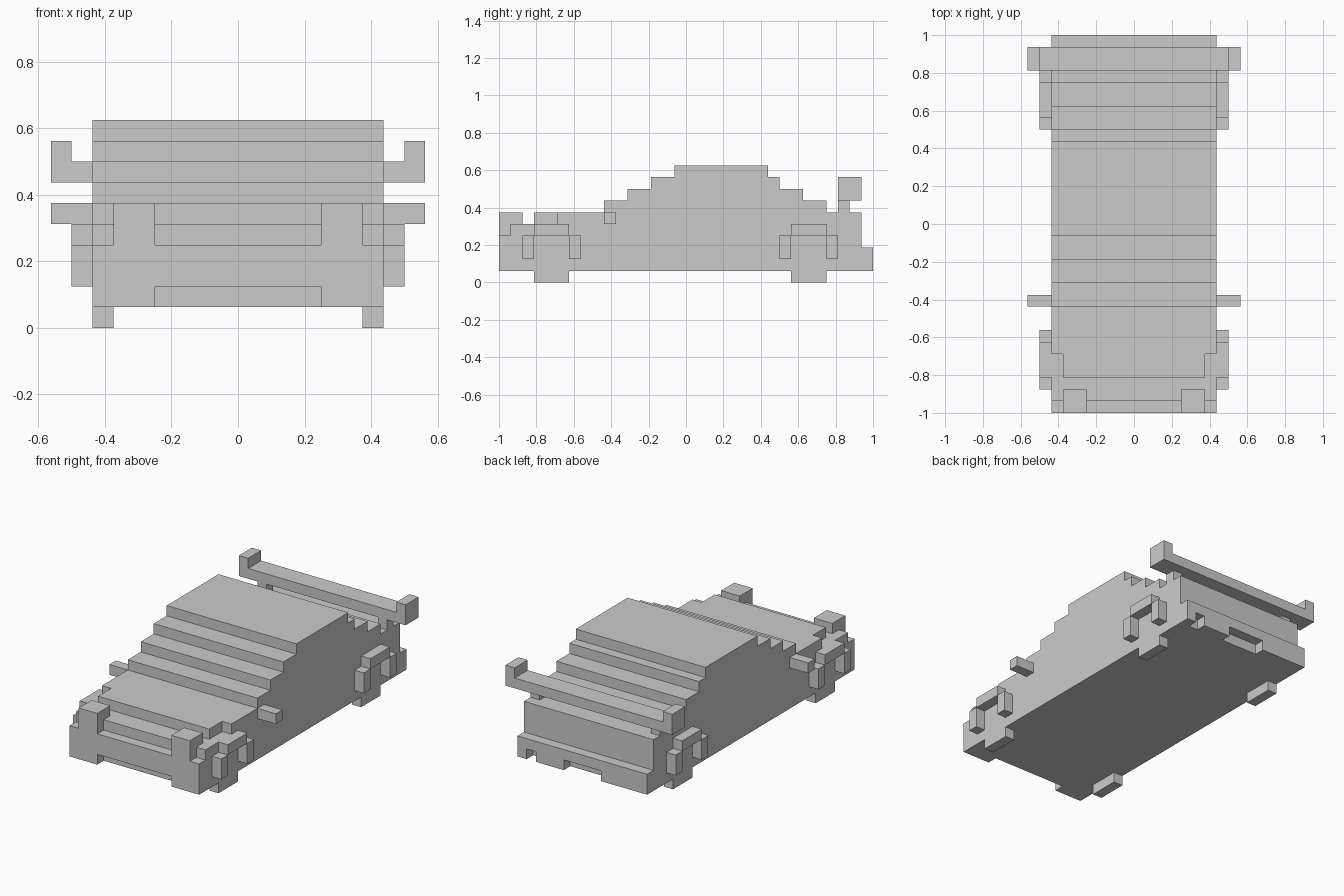
import bpy, bmesh

if "Cube" in bpy.data.objects:
    bpy.data.objects.remove(bpy.data.objects["Cube"])

U = 1 / 16  # one voxel


def extrude(name, outline, axis, a, b):
    """Extrude a 2D outline (in voxels) along an axis from a to b.
    axis 'x': outline is (y, z); axis 'y': outline is (x, z)."""
    def place(p, t):
        return (t * U, p[0] * U, p[1] * U) if axis == 'x' else (p[0] * U, t * U, p[1] * U)
    bm = bmesh.new()
    face = bm.faces.new([bm.verts.new(place(p, a)) for p in outline])
    new = bmesh.ops.extrude_face_region(bm, geom=[face])['geom']
    for v in new:
        if isinstance(v, bmesh.types.BMVert):
            v.co['xy'.index(axis)] = b * U
    bmesh.ops.recalc_face_normals(bm, faces=bm.faces)
    mesh = bpy.data.meshes.new(name)
    bm.to_mesh(mesh)
    bm.free()
    obj = bpy.data.objects.new(name, mesh)
    bpy.context.collection.objects.link(obj)
    return obj


def box(name, x, y, z, mirror=False):
    rect = [(y[0], z[0]), (y[1], z[0]), (y[1], z[1]), (y[0], z[1])]
    obj = extrude(name, rect, 'x', *x)
    if mirror:
        obj.modifiers.new("Mirror", 'MIRROR').use_mirror_merge = False
    return obj


# Main body with stepped windscreen, roof and rear window
extrude("body", [(-15, 1), (15, 1), (15, 6), (12, 6), (12, 7), (10, 7), (10, 8),
                 (8, 8), (8, 9), (7, 9), (7, 10), (-1, 10), (-1, 9), (-3, 9),
                 (-3, 8), (-5, 8), (-5, 7), (-7, 7), (-7, 6), (-11, 6),
                 (-11, 5), (-15, 5)], 'x', -7, 7)
box("hood_front", (-6, 6), (-13, -11), (5, 6))

# Bumpers: front air intake, rear plate recess and single exhaust notch
extrude("front_bumper", [(-7, 1), (-4, 1), (-4, 2), (4, 2), (4, 1), (7, 1),
                         (7, 4), (-7, 4)], 'y', -16, -15)
extrude("rear_bumper", [(-7, 1), (-2, 1), (-2, 2), (2, 2), (2, 1), (5, 1), (5, 2),
                        (6, 2), (6, 1), (7, 1), (7, 3), (-7, 3)], 'y', 15, 16)

# Headlights and mirrors
box("headlight", (4, 6), (-16, -14), (4, 6), True)
box("wing_mirror", (7, 9), (-7, -6), (5, 6), True)

# Wheels and arches, front and rear
for end, y in (("front", -13), ("rear", 9)):
    box(end + "_wheel", (6, 7), (y, y + 3), (0, 1), True)
    box(end + "_arch_top", (7, 8), (y, y + 3), (4, 5), True)
    box(end + "_arch_fore_side", (7, 8), (y - 1, y), (2, 4), True)
    box(end + "_arch_aft_side", (7, 8), (y + 3, y + 4), (2, 4), True)

# Spoiler with upturned ends on two posts
extrude("spoiler_wing", [(-9, 7), (9, 7), (9, 9), (8, 9), (8, 8), (-8, 8),
                         (-8, 9), (-9, 9)], 'y', 13, 15)
box("spoiler_post", (6, 7), (13, 14), (6, 7), True)
